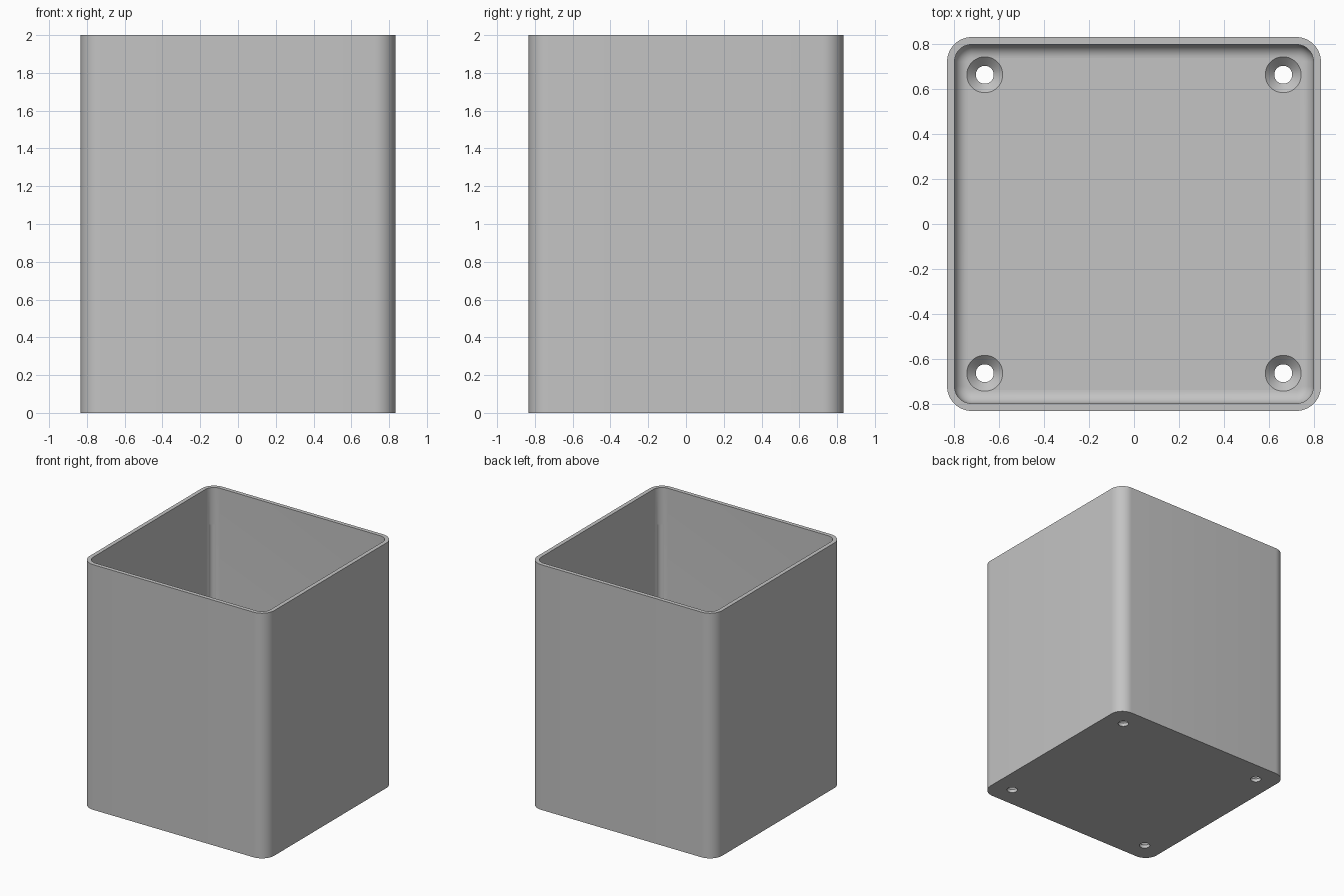
import bpy, bmesh, math

if "Cube" in bpy.data.objects:
    bpy.data.objects.remove(bpy.data.objects["Cube"], do_unlink=True)

HALF, HEIGHT, WALL, FLOOR = 0.833, 2.0, 0.033, 0.067
CORNER, FILLET, HOLE = 0.11, 0.06, 0.665
SEG = 12

grey = bpy.data.materials.new("plain grey")
grey.use_nodes = True
colour = (0.55, 0.55, 0.55, 1)
grey.diffuse_color = colour
grey.node_tree.nodes["Principled BSDF"].inputs["Base Color"].default_value = colour


def make_object(name, bm):
    bmesh.ops.recalc_face_normals(bm, faces=bm.faces)
    mesh = bpy.data.meshes.new(name)
    bm.to_mesh(mesh)
    bm.free()
    mesh.materials.append(grey)
    obj = bpy.data.objects.new(name, mesh)
    bpy.context.collection.objects.link(obj)
    return obj


def rounded_square(bm, inset, z):
    """Ring of vertices offset inwards from the outer wall."""
    r, c = CORNER - inset, HALF - CORNER
    ring = []
    for quarter in range(4):
        mid = math.radians(45 + 90 * quarter)
        cx, cy = math.copysign(c, math.cos(mid)), math.copysign(c, math.sin(mid))
        for i in range(SEG + 1):
            a = math.pi / 2 * (quarter + i / SEG)
            ring.append(bm.verts.new((cx + r * math.cos(a), cy + r * math.sin(a), z)))
    return ring


def loft(bm, rings):
    for low, high in zip(rings, rings[1:]):
        for i in range(len(low)):
            j = (i + 1) % len(low)
            bm.faces.new((low[i], low[j], high[j], high[i]))
    bm.faces.new(rings[0])
    bm.faces.new(rings[-1])


def lathe_cutter(name, x, y, profile, sides=48):
    """Closed turned solid from (radius, height) pairs."""
    bm = bmesh.new()
    rings = [[bm.verts.new((x + r * math.cos(math.tau * i / sides),
                            y + r * math.sin(math.tau * i / sides), z))
              for i in range(sides)] for r, z in profile]
    loft(bm, rings)
    obj = make_object(name, bm)
    obj.hide_render = True
    return obj


# Open box: outer wall, rim, inner wall and filleted floor
bm = bmesh.new()
steps = [(0, 0), (0, HEIGHT), (WALL, HEIGHT)]
for i in range(9):
    a = math.pi / 2 * i / 8
    steps.append((WALL + FILLET * (1 - math.cos(a)), FLOOR + FILLET * (1 - math.sin(a))))
loft(bm, [rounded_square(bm, inset, z) for inset, z in steps])
box = make_object("open_box", bm)

# Countersunk screw holes in the floor and shallow grooves in the inner corners
cutters = []
for sx in (-1, 1):
    for sy in (-1, 1):
        cutters.append(lathe_cutter("screw_hole_cutter", sx * HOLE, sy * HOLE,
                       [(0.04, -0.1), (0.04, FLOOR - 0.04), (0.08, FLOOR), (0.08, 0.1)]))
        cutters.append(lathe_cutter("groove_cutter", sx * 0.757, sy * 0.757,
                       [(0.035, 0.2), (0.035, 1.7)]))

bpy.context.view_layer.objects.active = box
box.select_set(True)
for cutter in cutters:
    mod = box.modifiers.new("cut", "BOOLEAN")
    mod.operation, mod.solver, mod.object = "DIFFERENCE", "EXACT", cutter
    bpy.ops.object.modifier_apply(modifier=mod.name)
    bpy.data.objects.remove(cutter, do_unlink=True)

bpy.ops.object.select_all(action="DESELECT")
box.select_set(True)
bpy.ops.object.shade_smooth_by_angle(angle=math.radians(30))
